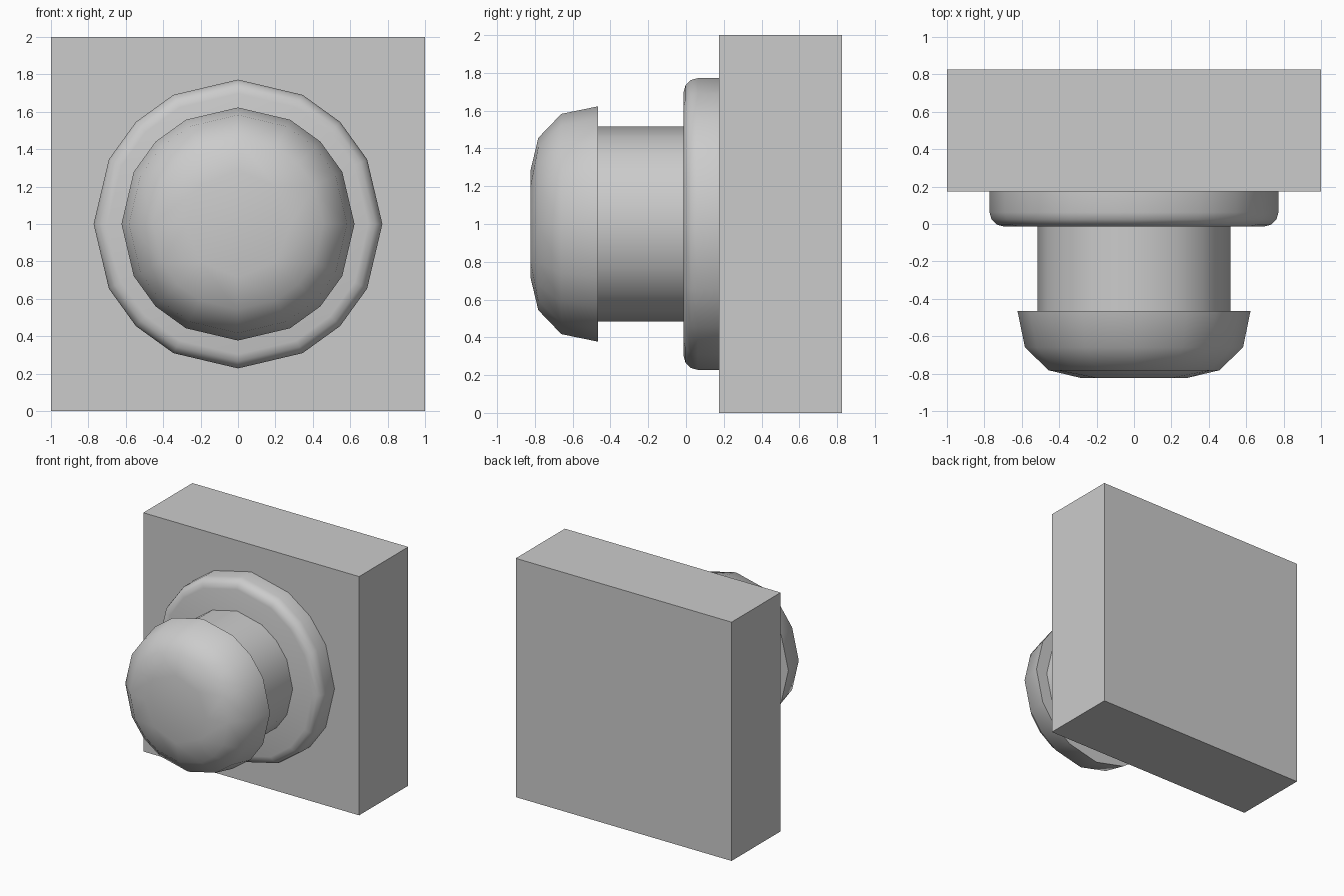
import bpy, bmesh
from math import atan, pi, sin, cos, radians

cube = bpy.data.objects.get("Cube")
if cube:
    bpy.data.objects.remove(cube, do_unlink=True)

grey = bpy.data.materials.new("light grey")
grey.use_nodes = True
colour = (0.6, 0.6, 0.6, 1)
grey.diffuse_color = colour
grey.node_tree.nodes["Principled BSDF"].inputs["Base Color"].default_value = colour

# Sixteen directions around the axis, as on the rim of a four by four grid
step = atan(0.5)
ANGLES = [q * pi / 2 + a for q in range(4) for a in (0, step, pi / 4, pi / 2 - step)]
AXIS_Z = 1.0


def finish(name, bm):
    bmesh.ops.recalc_face_normals(bm, faces=bm.faces)
    mesh = bpy.data.meshes.new(name)
    bm.to_mesh(mesh)
    bm.free()
    obj = bpy.data.objects.new(name, mesh)
    bpy.context.collection.objects.link(obj)
    mesh.materials.append(grey)
    return obj


def smooth(obj):
    bpy.ops.object.select_all(action='DESELECT')
    obj.select_set(True)
    bpy.context.view_layer.objects.active = obj
    bpy.ops.object.shade_smooth_by_angle(angle=radians(40))


def ring(bm, radius, y, angles=ANGLES):
    return [bm.verts.new((radius * cos(a), y, AXIS_Z + radius * sin(a))) for a in angles]


def turned(name, profile, front=None):
    """Turn (radius, y) pairs, back to front; front gives an eight-sided end face."""
    bm = bmesh.new()
    rings = [ring(bm, r, y) for r, y in profile]
    for a, b in zip(rings, rings[1:]):
        for i in range(16):
            j = (i + 1) % 16
            bm.faces.new((a[i], a[j], b[j], b[i]))
    bm.faces.new(rings[0])
    last = rings[-1]
    if front:
        inner = ring(bm, *front, ANGLES[::2])
        for q in range(4):
            i, k = 4 * q, 2 * q
            side, corner, nxt = inner[k], inner[k + 1], inner[(k + 2) % 8]
            bm.faces.new((side, last[i], last[i + 1], corner))
            bm.faces.new((corner, last[i + 1], last[i + 2], last[i + 3]))
            bm.faces.new((corner, last[i + 3], last[(i + 4) % 16], nxt))
        last = inner
    bm.faces.new(last)
    smooth(finish(name, bm))


# Square mounting block
bm = bmesh.new()
bmesh.ops.create_cube(bm, size=1)
bmesh.ops.scale(bm, vec=(2, 0.65, 2), verts=bm.verts)
bmesh.ops.translate(bm, vec=(0, 0.5, 1), verts=bm.verts)
finish("mounting_block", bm)

# Collar with a rounded front rim
bevel = 0.075
rim = [(0.772 - bevel + bevel * cos(t * pi / 6), 0.062 - bevel * sin(t * pi / 6))
       for t in range(4)]
turned("collar", [(0.772, 0.18)] + rim)

# Straight shaft
turned("shaft", [(0.516, 0.1), (0.516, -0.47)])

# Domed push button
turned("button_cap", [(0.623, -0.465), (0.583, -0.66), (0.456, -0.782)], (0.285, -0.823))
